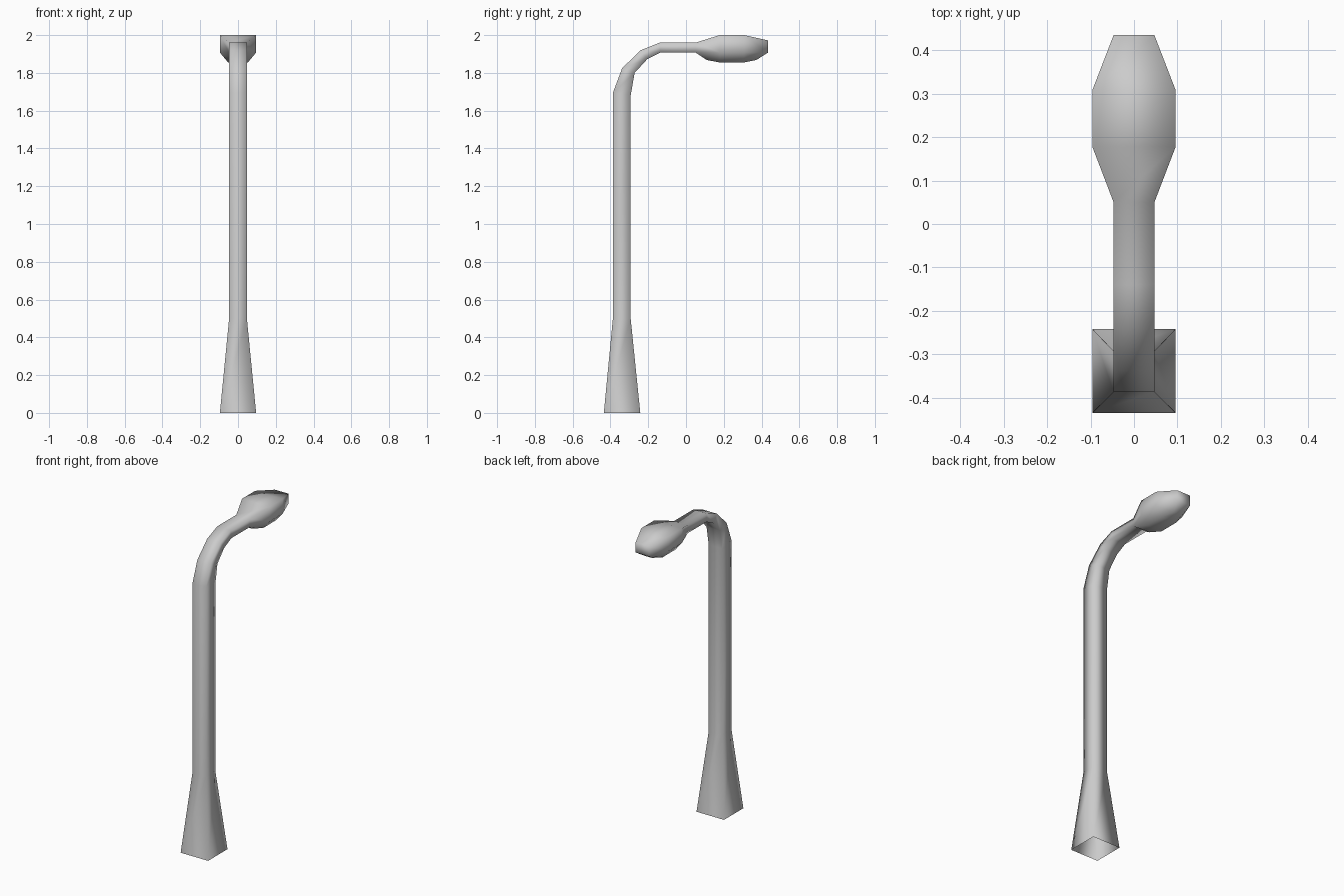
import bpy, bmesh

if "Cube" in bpy.data.objects:
    bpy.data.objects.remove(bpy.data.objects["Cube"])

bm = bmesh.new()


def ring(half, upper, lower):
    """Four-sided section: outer/top pair then inner/bottom pair, as (y, z)."""
    (yu, zu), (yl, zl) = upper, lower
    return [bm.verts.new(p) for p in ((-half, yu, zu), (half, yu, zu),
                                      (half, yl, zl), (-half, yl, zl))]


def bridge(a, b, sides):
    for i in sides:
        j = (i + 1) % len(a)
        bm.faces.new((a[i], a[j], b[j], b[i]))


# Flared foot, square pole and curved arm (half width, outer point, inner point)
pole = [ring(*s) for s in (
    (0.096, (-0.435, 0.0), (-0.242, 0.0)),
    (0.047, (-0.387, 0.50), (-0.293, 0.50)),
    (0.047, (-0.387, 1.695), (-0.293, 1.68)),
    (0.047, (-0.338, 1.825), (-0.272, 1.80)),
    (0.047, (-0.24, 1.92), (-0.205, 1.873)),
    (0.047, (-0.14, 1.96), (-0.135, 1.908)),
    (0.047, (0.05, 1.96), (0.05, 1.908)),
)]
for a, b in zip(pole, pole[1:]):
    bridge(a, b, range(4))

# Lamp head shell: widens, runs straight, narrows to a flat tip
head = [pole[-1]] + [ring(*s) for s in (
    (0.096, (0.178, 2.0), (0.178, 1.908)),
    (0.096, (0.308, 2.0), (0.308, 1.908)),
    (0.047, (0.435, 1.972), (0.435, 1.908)),
)]
for a, b in zip(head, head[1:]):
    bridge(a, b, (0, 1, 3))
bm.faces.new(head[-1])

# Bulging lens below the head, inset from the shell's lower rim
lens = [[bm.verts.new((s * half, y, z)) for s in (1, -1)] for half, y, z in (
    (0.022, 0.11, 1.868), (0.052, 0.18, 1.855),
    (0.052, 0.306, 1.855), (0.022, 0.372, 1.868))]
rim = [h[2] for h in head] + [h[3] for h in reversed(head)]
inner = [p[0] for p in lens] + [p[1] for p in reversed(lens)]
bridge(rim, inner, range(8))
for a, b in zip(lens, lens[1:]):
    bm.faces.new((a[0], a[1], b[1], b[0]))

# Soft shading over the whole continuous shell; the foot stays open below
bmesh.ops.recalc_face_normals(bm, faces=bm.faces)
for f in bm.faces:
    f.smooth = True
mesh = bpy.data.meshes.new("street_lamp")
bm.to_mesh(mesh)
bm.free()
bpy.context.collection.objects.link(bpy.data.objects.new("street_lamp", mesh))
